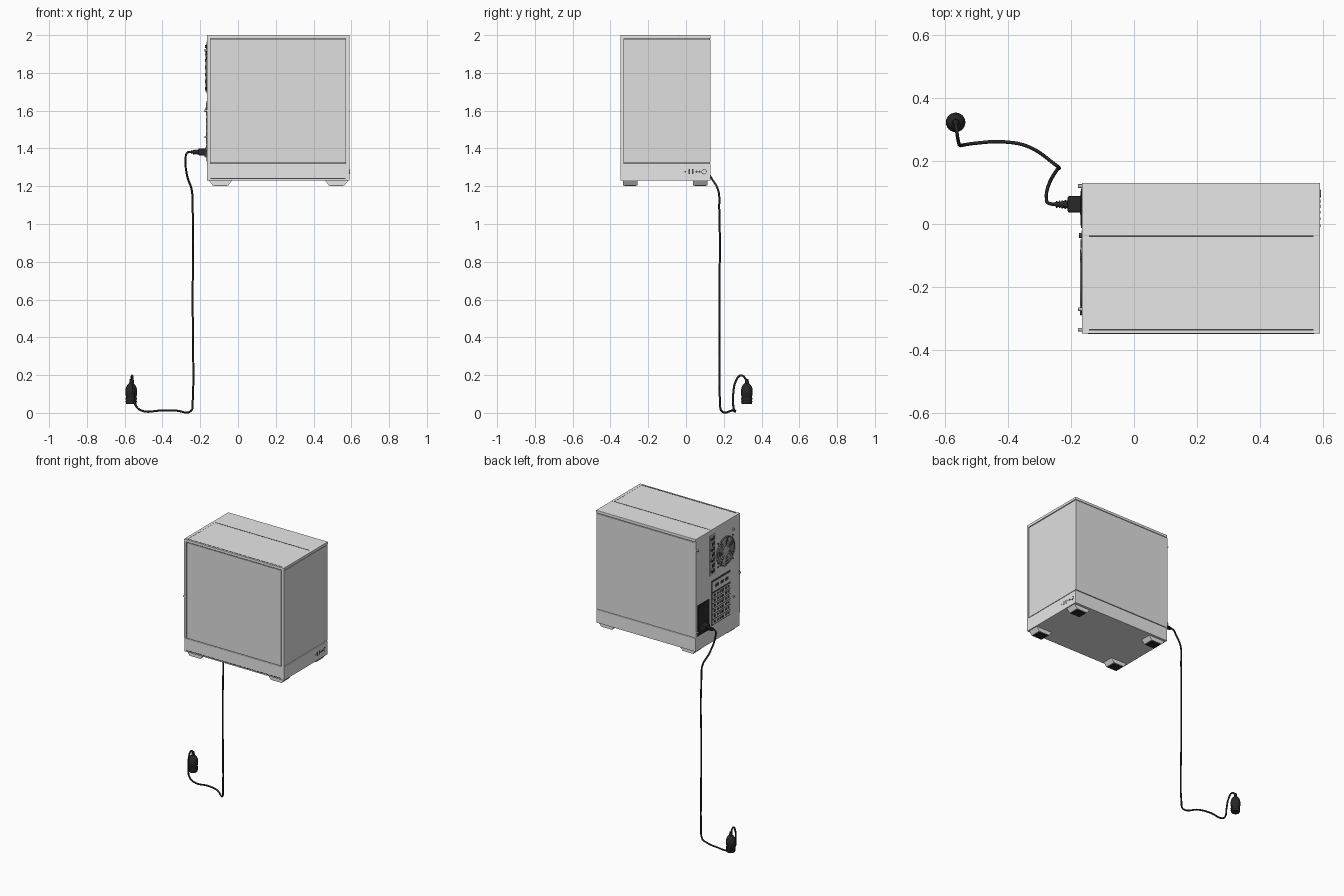
import bpy, math
from mathutils import Vector

cube = bpy.data.objects.get("Cube")
if cube:
    bpy.data.objects.remove(cube)


def material(name, value):
    m = bpy.data.materials.new(name)
    m.use_nodes = True
    col = (value, value, value, 1)
    m.diffuse_color = col
    m.node_tree.nodes["Principled BSDF"].inputs["Base Color"].default_value = col
    return m


CASE = material("case light grey", 0.8)
PANEL = material("panel grey", 0.74)
STEEL = material("steel grey", 0.5)
DARK = material("gap dark grey", 0.06)
BLACK = material("rubber black", 0.02)


def mesh_object(name, verts, faces, mat):
    me = bpy.data.meshes.new(name)
    me.from_pydata(verts, [], faces)
    me.materials.append(mat)
    ob = bpy.data.objects.new(name, me)
    bpy.context.collection.objects.link(ob)
    return ob


def box(name, x, y, z, mat, bevel=0, taper=0):
    """Box from ranges; taper draws the lower x edges inward."""
    v = [(x[i] + (taper * (1 - 2 * i) if k == 0 else 0), y[j], z[k])
         for i in (0, 1) for j in (0, 1) for k in (0, 1)]
    f = [(0, 1, 3, 2), (4, 6, 7, 5), (0, 4, 5, 1), (2, 3, 7, 6), (0, 2, 6, 4), (1, 5, 7, 3)]
    ob = mesh_object(name, v, f, mat)
    if bevel:
        b = ob.modifiers.new("bevel", 'BEVEL')
        b.width, b.segments = bevel, 2
    return ob


def lathe(name, centre, profile, mat, axis='Z', n=24):
    """Turn (radius, height) points round an axis."""
    v, f = [], []
    for r, h in profile:
        for i in range(n):
            a = math.tau * i / n
            p, q = r * math.cos(a), r * math.sin(a)
            v.append(Vector(centre) + Vector((p, q, h) if axis == 'Z' else (h, p, q)))
    for k in range(len(profile) - 1):
        for i in range(n):
            j = (i + 1) % n
            f.append((k * n + i, k * n + j, k * n + n + j, k * n + n + i))
    f += [tuple(reversed(range(n))), tuple(range(len(v) - n, len(v)))]
    ob = mesh_object(name, v, f, mat)
    bpy.context.view_layer.objects.active = ob
    bpy.ops.object.select_all(action='DESELECT')
    ob.select_set(True)
    bpy.ops.object.shade_smooth_by_angle(angle=math.radians(40))
    return ob


def wire(name, points, radius, mat, cyclic=False):
    cu = bpy.data.curves.new(name, 'CURVE')
    cu.dimensions = '3D'
    cu.bevel_depth, cu.bevel_resolution, cu.resolution_u = radius, 2, 8
    cu.use_fill_caps = True
    sp = cu.splines.new('BEZIER')
    sp.bezier_points.add(len(points) - 1)
    for bp, p in zip(sp.bezier_points, points):
        bp.co = p
        bp.handle_left_type = bp.handle_right_type = 'AUTO'
    sp.use_cyclic_u = cyclic
    cu.materials.append(mat)
    ob = bpy.data.objects.new(name, cu)
    bpy.context.collection.objects.link(ob)
    return ob


X0, X1, Y0, Y1 = -0.165, 0.59, -0.347, 0.13
GAP = 0.004

# Base, dark core seen in the gaps, and lid
box("base", (X0, X1), (Y0, Y1), (1.23, 1.322), CASE, 0.003)
box("core", (X0 + .004, X1 - .007), (Y0 + .007, Y1 - .006), (1.31, 1.99), DARK)
box("base_front_vent", (-0.145, 0.57), (Y0 - .001, Y0 + .01), (1.238, 1.243), DARK)
box("lid_rim", (X0, X1), (Y0, Y1), (1.982, 1.996), CASE, 0.002)
box("lid_back_panel", (X0, X1), (-0.037, Y1), (1.99, 2), CASE, 0.002)
box("lid_front_strip", (X0, X1), (Y0, -0.337), (1.99, 2), CASE, 0.001)
box("lid_vent_panel", (X0 + .02, X1 - .02), (-0.333, -0.041), (1.99, 1.999), CASE)
for name, x in (("rear", (X0, X0 + .0205)), ("fore", (X1 - .0205, X1))):
    box("lid_strip_" + name, x, (-0.337, -0.037), (1.99, 2), CASE)
for name, y in (("middle", (-0.041, -0.037)), ("front", (-0.337, -0.333))):
    box("lid_seam_" + name, (X0 + .022, X1 - .022), y, (1.995, 2.0003), DARK)

# Side panels
Z = (1.322 + GAP, 1.982 - GAP)
box("front_glass", (-0.145, 0.568), (Y0 + .003, Y0 + .01), Z, PANEL)
box("left_glass", (X1 - .01, X1 - .003), (Y0 + .018, Y1 - .008), Z, PANEL)
box("back_panel", (X0, X1 - .002), (Y1 - .008, Y1), Z, PANEL)
box("rear_post", (X0, -0.149), (Y0, Y0 + .018), (1.32, 1.985), CASE)
box("corner_post", (0.572, X1), (Y0, Y0 + .015), (1.32, 1.985), CASE)
box("rear_plate", (X0, X0 + .01), (Y0 + .01, Y1 - .002), (1.32, 1.985), CASE)

# Feet
for x in (-0.155, 0.46):
    for y in (-0.333, 0.038):
        box("foot", (x, x + .125), (y, y + .075), (1.203, 1.232), CASE, 0, 0.022)
        box("foot_pad", (x + .028, x + .097), (y + .007, y + .068), (1.2, 1.204), BLACK)

# Ports and power button on the base
def base_port(name, y, w, h, mat=DARK):
    box(name, (X1 - .004, X1 + .001), (y - w, y + w), (1.277 - h, 1.277 + h), mat)

for y, w, h in ((-0.005, .004, .004), (0.017, .004, .013), (0.037, .004, .013)):
    base_port("port", y, w, h)
for y in (0.056, 0.072):
    lathe("audio_jack", (X1, y, 1.277), [(.006, -.004), (.006, .001)], DARK, 'X', 12)
lathe("button_ring", (X1, 0.096, 1.277), [(.014, -.004), (.014, .001)], DARK, 'X')
lathe("power_button", (X1, 0.096, 1.277), [(.011, -.004), (.011, .003)], CASE, 'X')


# Rear face parts
def rear(name, y, z, out, mat):
    return box(name, (X0 - out, X0 + .003), y, z, mat)

# Fan with blades and wire guard
FY, FZ = -0.19, 1.80
lathe("fan_opening", (X0, FY, FZ), [(.1, -.001), (.1, .003)], DARK, 'X', 32)
lathe("fan_hub", (X0, FY, FZ), [(.032, -.003), (.032, .003)], STEEL, 'X')
for k in range(7):
    a = math.tau * k / 7
    ring = [(.03, a), (.092, a + .25), (.092, a + .72), (.03, a + .55)]
    mesh_object("fan_blade", [(X0 - .002, FY + r * math.cos(t), FZ + r * math.sin(t))
                              for r, t in ring], [(3, 2, 1, 0)], STEEL)
for r in (.045, .062, .08, .097):
    wire("fan_guard_ring", [(X0 - .004, FY + r * math.cos(math.tau * i / 12),
         FZ + r * math.sin(math.tau * i / 12)) for i in range(12)], .0022, CASE, True)
for a in (45, 135, 225, 315):
    c, s = math.cos(math.radians(a)), math.sin(math.radians(a))
    wire("fan_guard_spoke", [(X0 - .004, FY + r * c, FZ + r * s) for r in (.03, .105)], .0022, CASE)
    lathe("fan_screw", (X0, FY + .115 * c, FZ + .115 * s), [(.005, -.004), (.005, .002)], DARK, 'X', 10)

# Connector plate
rear("io_plate", (-0.083, -0.02), (1.69, 1.965), .002, STEEL)
for k in range(7):
    z = 1.705 + k * .037
    rear("io_socket", (-0.074, -0.052), (z, z + .024), .004, DARK)
    if k % 2:
        rear("io_port", (-0.044, -0.028), (z, z + .026), .008, CASE)
        rear("io_port_opening", (-0.041, -0.031), (z + .003, z + .023), .009, DARK)
    else:
        lathe("io_jack", (X0, -0.036, z + .012), [(.008, -.01), (.008, .002)], DARK, 'X', 12)

# Expansion slots
rear("slot_frame", (-0.245, -0.04), (1.345, 1.65), .002, DARK)
rear("slot_bracket", (-0.238, -0.047), (1.575, 1.64), .004, CASE)
for k in range(3):
    rear("card_socket", (-0.215 + k * .05, -0.18 + k * .05), (1.598, 1.618), .006, DARK)
for k in range(6):
    z = 1.352 + k * .036
    rear("slot_cover", (-0.238, -0.047), (z, z + .03), .004, CASE)
    for j in range(6):
        y = -0.228 + j * .029
        rear("slot_vent", (y, y + .02), (z + .007, z + .023), .005, DARK)

# Power supply and thumb screws
rear("supply_plate", (-0.012, 0.112), (1.33, 1.54), .003, BLACK)
rear("supply_socket", (0.03, 0.09), (1.352, 1.408), .006, DARK)
for k in range(6):
    rear("supply_grille_bar", (-0.004, 0.104), (1.425 + k * .018, 1.431 + k * .018), .005, DARK)
for y, z in ((0.12, 1.92), (0.12, 1.36), (-0.27, 1.92), (-0.27, 1.46), (-0.335, 1.6)):
    lathe("thumb_screw", (X0, y, z), [(.006, -.012), (.006, .002)], STEEL, 'X', 12)

# Cable plug at the case
box("inlet_plug", (-0.21, X0), (0.036, 0.088), (1.363, 1.4), BLACK, 0.005)
lathe("inlet_strain_relief", (-0.25, 0.062, 1.381), [(.007, 0), (.013, .042)], BLACK, 'X', 16)
for k in range(4):
    lathe("relief_rib", (-0.247 + k * .009, 0.062, 1.381),
          [(.011 + k * .001, 0), (.011 + k * .001, .004)], BLACK, 'X', 16)

# Power cable
wire("power_cable", [
    (-0.24, .062, 1.381), (-0.268, .065, 1.378), (-0.277, .08, 1.34), (-0.268, .13, 1.25),
    (-0.245, .17, 1.18), (-0.24, .176, 1.08), (-0.24, .178, .6), (-0.24, .18, .06),
    (-0.248, .187, .012), (-0.33, .243, .012), (-0.41, .26, .012), (-0.51, .255, .012),
    (-0.542, .25, .04), (-0.552, .25, .1), (-0.557, .265, .17), (-0.561, .29, .198),
    (-0.564, .315, .18), (-0.565, .322, .14)], .0055, BLACK)

# Wall plug
lathe("wall_plug", (-0.565, .322, 0), [
    (.026, .046), (.028, .05), (.028, .09), (.031, .095), (.031, .118), (.028, .135),
    (.02, .15), (.011, .157), (.009, .18)], BLACK)
for z in (.058, .072):
    lathe("plug_ring", (-0.565, .322, z), [(.03, 0), (.03, .006)], BLACK)
